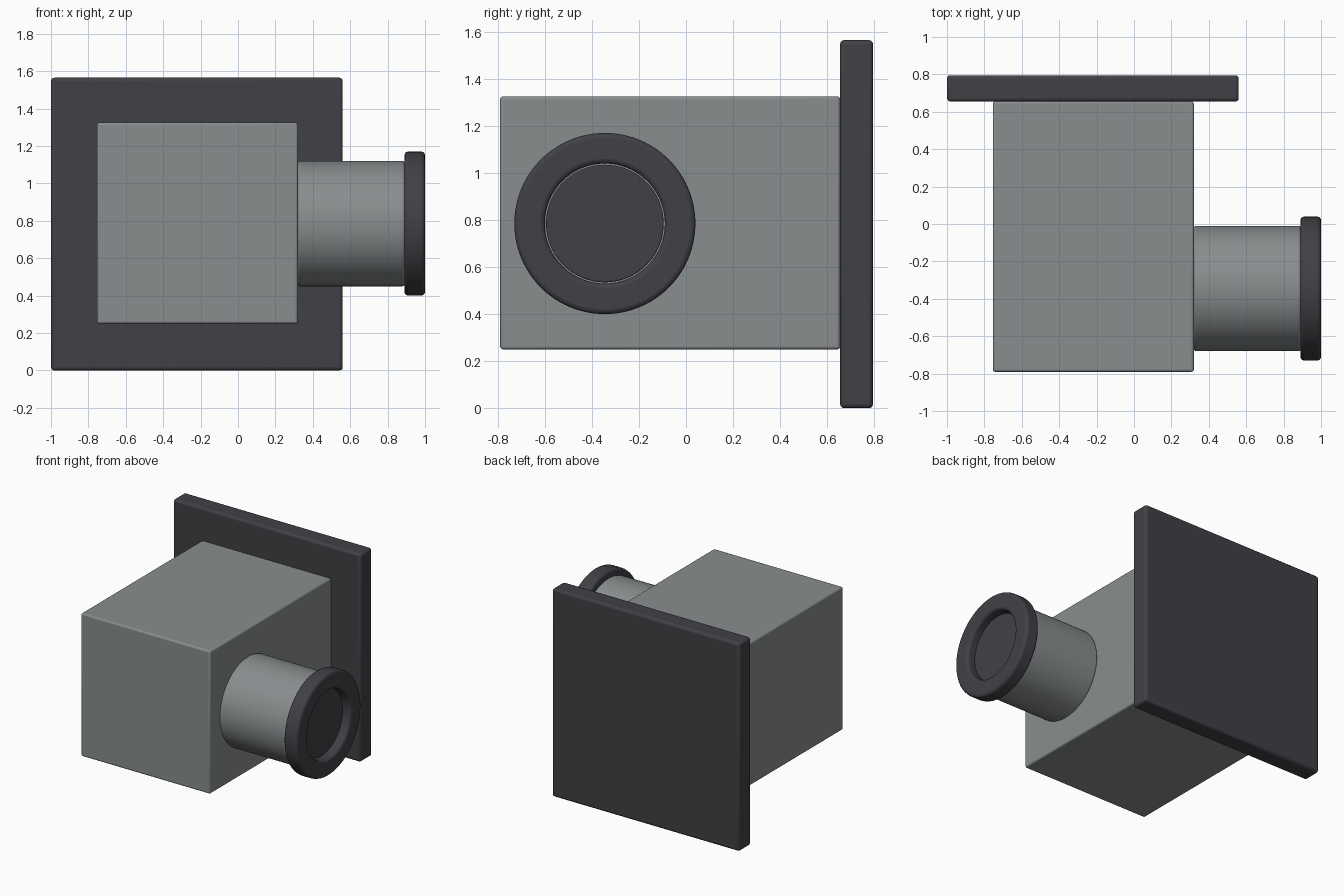
import bpy, bmesh, math
from mathutils import Vector, Matrix

if "Cube" in bpy.data.objects:
    bpy.data.objects.remove(bpy.data.objects["Cube"])


def material(name, rgb):
    m = bpy.data.materials.new(name)
    m.diffuse_color = (*rgb, 1)
    m.use_nodes = True
    m.node_tree.nodes["Principled BSDF"].inputs["Base Color"].default_value = m.diffuse_color
    return m


grey = material("housing grey", (0.250, 0.268, 0.273))
dark = material("dark charcoal", (0.053, 0.051, 0.060))

AXIS = Vector((0, -0.345, 0.785))  # spout axis, running along x


def finish(name, bm, mat, bevel, segments=3):
    bmesh.ops.recalc_face_normals(bm, faces=bm.faces)
    mesh = bpy.data.meshes.new(name)
    bm.to_mesh(mesh)
    bm.free()
    ob = bpy.data.objects.new(name, mesh)
    bpy.context.collection.objects.link(ob)
    mesh.materials.append(mat)
    mod = ob.modifiers.new("rounded edges", 'BEVEL')
    mod.width = bevel
    mod.segments = segments
    mod.limit_method = 'ANGLE'
    mod.angle_limit = math.radians(40)
    bpy.ops.object.select_all(action='DESELECT')
    ob.select_set(True)
    bpy.context.view_layer.objects.active = ob
    bpy.ops.object.shade_smooth_by_angle(angle=math.radians(35))
    return ob


def box(name, lo, hi, mat, bevel):
    lo, hi = Vector(lo), Vector(hi)
    bm = bmesh.new()
    bmesh.ops.create_cube(bm, size=1)
    bmesh.ops.scale(bm, vec=hi - lo, verts=bm.verts)
    bmesh.ops.translate(bm, vec=(lo + hi) / 2, verts=bm.verts)
    return finish(name, bm, mat, bevel)


def cylinder(name, x0, x1, radius, mat, bevel):
    bm = bmesh.new()
    bmesh.ops.create_cone(bm, cap_ends=True, segments=96, radius1=radius,
                          radius2=radius, depth=x1 - x0)
    bmesh.ops.rotate(bm, matrix=Matrix.Rotation(math.pi / 2, 3, 'Y'), verts=bm.verts)
    bmesh.ops.translate(bm, vec=AXIS + Vector(((x0 + x1) / 2, 0, 0)), verts=bm.verts)
    return finish(name, bm, mat, bevel)


def ring(name, x0, x1, r_in, r_out, mat, bevel, n=96):
    bm = bmesh.new()
    profile = [(x0, r_in), (x1, r_in), (x1, r_out), (x0, r_out)]
    loops = []
    for i in range(n):
        a = 2 * math.pi * i / n
        loops.append([bm.verts.new(AXIS + Vector((x, r * math.cos(a), r * math.sin(a))))
                      for x, r in profile])
    for i in range(n):
        a, b = loops[i], loops[(i + 1) % n]
        for j in range(4):
            k = (j + 1) % 4
            bm.faces.new((a[j], a[k], b[k], b[j]))
    return finish(name, bm, mat, bevel)


# Square back plate and box housing
box("back_plate", (-1.0, 0.655, 0.0), (0.56, 0.795, 1.565), dark, 0.018)
box("housing", (-0.755, -0.79, 0.25), (0.32, 0.655, 1.325), grey, 0.012)

# Round spout with its rim and recessed end disc
cylinder("spout", 0.32, 0.892, 0.335, grey, 0.012)
ring("spout_rim", 0.89, 1.0, 0.255, 0.385, dark, 0.02)
cylinder("spout_end_disc", 0.88, 0.94, 0.25, dark, 0.006)
